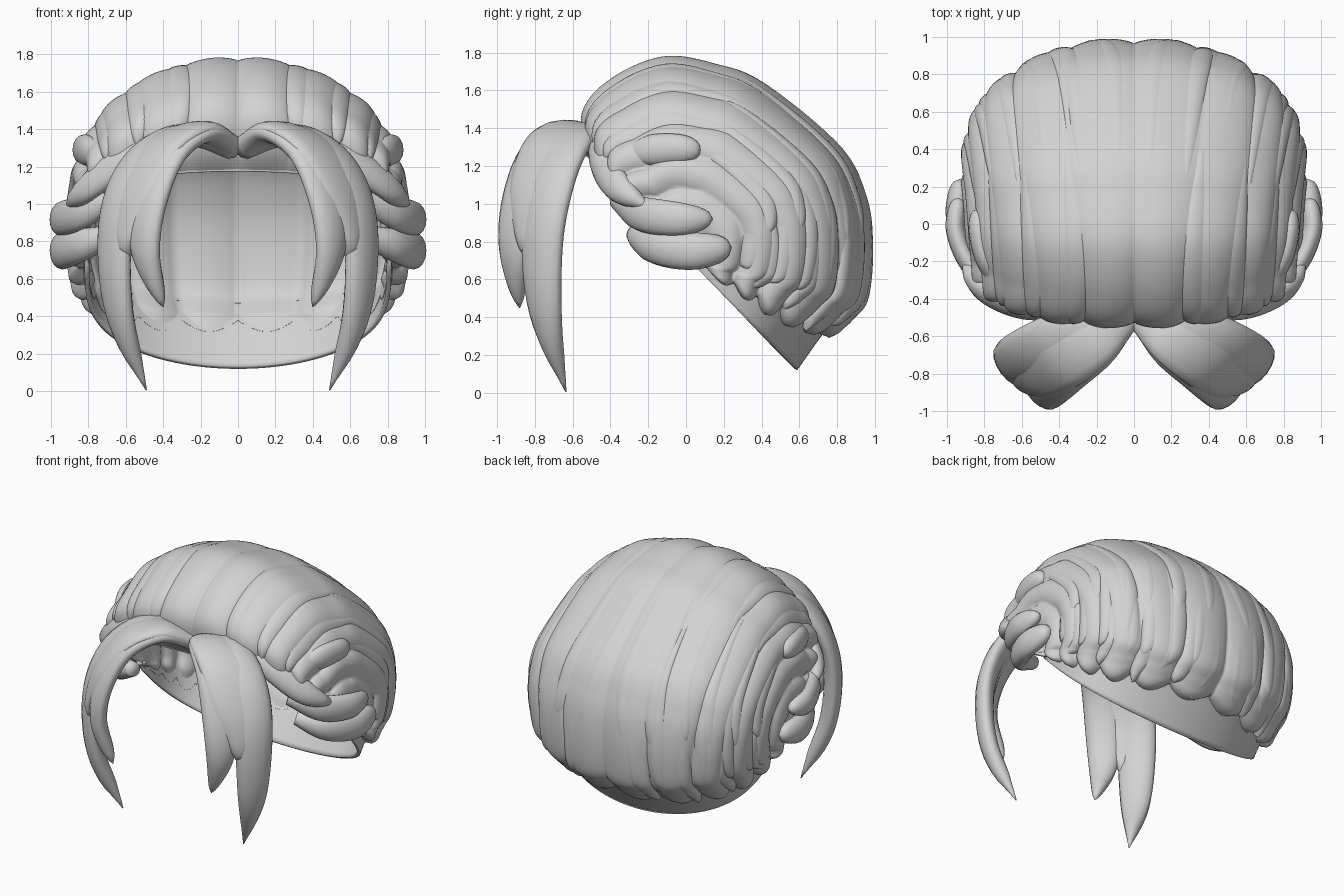
import bpy, math, random
from mathutils import Vector

if "Cube" in bpy.data.objects:
    bpy.data.objects.remove(bpy.data.objects["Cube"])

random.seed(4)
mat = bpy.data.materials.new("hair_grey")
mat.diffuse_color = (0.65, 0.65, 0.65, 1)
mat.use_nodes = True
mat.node_tree.nodes["Principled BSDF"].inputs["Base Color"].default_value = mat.diffuse_color

# Dome silhouette in the tilted frame: u runs down-back along the rim, v is height above it
PROFILE = [Vector(p) for p in ((-.77, 0), (-.98, .17), (-1.0, .41), (-.89, .68), (-.67, .845), (-.43, .95),
                               (.08, .995), (.35, .915), (.56, .765), (.75, .54), (.77, .40), (.77, .27), (.81, -.015))]


def spline(pts, t):
    """Catmull-Rom point at t in 0..1"""
    n = len(pts) - 1
    f = min(max(t, 0), 1) * n
    i = min(int(f), n - 1)
    f -= i
    b, c = pts[i], pts[i + 1]
    a = pts[i - 1] if i else b * 2 - c
    d = pts[i + 2] if i + 2 <= n else c * 2 - b
    return (b * 2 + (c - a) * f + (a * 2 - b * 5 + c * 4 - d) * f ** 2
            + (b * 3 - a - c * 3 + d) * f ** 3) * .5


def dome(s, phi, off=0):
    """Point on the scalp: s front to nape, phi side to side, off is outward offset"""
    q = spline(PROFILE, s)
    q = q * max(math.cos(phi), 0) ** (.5 + .2 * min(1, max(0, q.y) / .4))
    u = q.x - .08 * math.sin(phi) ** 2
    x = .86 * math.sin(phi) * (1 + .23 * max(q.y, 0) * (1 + .9 * u))
    p = Vector((x, u, q.y))
    d = Vector((x, u, q.y - .25)).normalized()
    p += d * off
    k = math.sqrt(.5)
    return Vector((p.x, .04 + k * (p.y + p.z), .66 + k * (p.z - p.y)))


def grid(name, rows, loop=False):
    """Mesh skinned across rows of points"""
    m = len(rows[0])
    faces = []
    for i in range(len(rows) - 1):
        for j in range(m if loop else m - 1):
            k = (j + 1) % m
            faces.append((i * m + j, i * m + k, i * m + m + k, i * m + m + j))
    if loop:
        faces += [tuple(range(m))[::-1], tuple(range((len(rows) - 1) * m, len(rows) * m))]
    me = bpy.data.meshes.new(name)
    me.from_pydata([p for r in rows for p in r], [], faces)
    me.materials.append(mat)
    me.shade_smooth()
    ob = bpy.data.objects.new(name, me)
    bpy.context.collection.objects.link(ob)
    return ob


LIM = math.radians(89.5)


def ridge(phi):
    """Lock cross-section, 0 in the grooves and 1 on the crests, tighter toward the sides"""
    a = abs(phi)
    return abs(math.sin(a * 9 + 6 * (a / LIM) ** 4)) ** .7


# Smooth thin nape band below the hair
NP = 96
phis = [-LIM + 2 * LIM * j / NP for j in range(NP + 1)]
band = grid("nape_band", [[dome(.80 + i / 100, p, -.055) for p in phis] for i in range(21)])
mod = band.modifiers.new("thickness", 'SOLIDIFY')
mod.thickness = .025
mod.offset = 0

# Ribbed lining of lock undersides, seen through the opening
grid("lining", [[dome((.90 + .04 * ridge(p)) * i / 40, p, -.06 - .035 * ridge(p) * min(1, i / 6, (40 - i) / 2))
                 for p in phis] for i in range(41)])

# Outer hair with combed ridges, smooth on the crown, scalloped lower edge tucked into the band
NP = 260
fine = [-LIM + 2 * LIM * j / NP for j in range(NP + 1)]
rows = []
for i in range(81):
    t = i / 80
    edge = min(1, t / .05, (1 - t) / .04)
    edge = math.sqrt(max(0, 1 - (1 - edge) ** 2))
    row = []
    for p in fine:
        wave = p + .03 * math.sin(7 * t + 3 * abs(p)) * math.sin(2 * p)
        amp = .01 + .09 * min(abs(t - .45), .4) + .02 * math.sin(p) ** 4
        end = .90 + .03 * ridge(p) + .035 * min(1, abs(p))
        row.append(dome(end * t, p, -.07 + edge * (.075 + amp * (ridge(wave) - .5))))
    rows.append(row)
grid("outer_hair", rows)


def scalp_lock(name, phi, s0, s1, width, height, sway):
    """Raised lock rising gradually from the dome, rounded at its tip"""
    rows = []
    for i in range(25):
        t = i / 24
        w = width * (.35 + .65 * math.sin(math.pi * min(t * .75, .5))) * math.sqrt(max(0, 1 - t ** 6)) + .002
        h = height * t * math.sqrt(max(0, 1 - t ** 10))
        rows.append([dome(s0 + (s1 - s0) * t, max(-LIM, min(LIM, phi + sway * t * t + w * c / 5)),
                          -.03 + (h + .035) * (1 - (c / 5) ** 2) ** .6) for c in range(-5, 6)])
    grid(name, rows)


# Layered rows of locks down the back and sides
for r, (s0, s1, count, h) in enumerate(((.36, .71, 6, .022), (.46, .82, 7, .028), (.57, .915, 8, .03))):
    for j in range(count):
        a = math.radians(5 + (r % 2) * 5 + 72 * j / count)
        for side in (-1, 1):
            jit = random.uniform(-.03, .03)
            scalp_lock("back_lock", side * a, s0 + jit, s1 + jit - .03 * a * (2 - r), .09, h, side * .08)

# Fringe swell above the forehead
for a in (8, 22, 38, 54):
    for side in (-1, 1):
        scalp_lock("crown_lock", side * math.radians(a), .42, .05, .12, .02, 0)


def free_lock(name, pts, radii, wide, flat):
    """Flattened tapering lock along a path, round at the tip, mirrored to both sides"""
    pts = [Vector(p) for p in pts]
    wide = Vector(wide).normalized()
    N = 40
    rows = []
    for i in range(N + 1):
        t = i / N
        tan = (spline(pts, t + .01) - spline(pts, t - .01)).normalized()
        w = (wide - tan * wide.dot(tan)).normalized()
        n = tan.cross(w)
        tip = math.sqrt(max(0, 1 - t ** 12))
        r = max(.003, spline([Vector((x, 0)) for x in radii], t).x * tip)
        th = min(r, flat * tip + .003)
        c = spline(pts, t)
        rows.append([c + w * r * math.cos(a) + n * th * math.sin(a)
                     for a in (2 * math.pi * k / 16 for k in range(16))])
    grid(name, rows, True)
    grid(name + "_mirror", [[Vector((-p.x, p.y, p.z)) for p in reversed(r)] for r in rows], True)


# Long curved fringe: one broad strap per side, split low down into an outer and an inner lock
free_lock("fringe_strap",
          [(.02, -.49, 1.30), (.21, -.60, 1.385), (.41, -.71, 1.30), (.545, -.79, 1.08),
           (.595, -.83, .85), (.59, -.83, .70)],
          [.07, .16, .19, .18, .10, .03], (.65, .75, -.1), .055)
free_lock("outer_fringe",
          [(.03, -.49, 1.30), (.24, -.55, 1.37), (.45, -.63, 1.30), (.60, -.71, 1.10),
           (.66, -.76, .80), (.63, -.74, .40), (.49, -.635, .005)],
          [.07, .14, .14, .14, .13, .10, .02], (.6, .8, 0), .06)
free_lock("inner_fringe",
          [(.02, -.49, 1.30), (.19, -.64, 1.38), (.36, -.79, 1.27), (.47, -.88, 1.02),
           (.495, -.91, .75), (.40, -.88, .45)],
          [.06, .12, .12, .12, .10, .04], (.7, .7, 0), .055)

# Swept locks over the temples and ears
free_lock("temple_lock", [(.36, -.46, 1.36), (.60, -.45, 1.24), (.80, -.36, 1.09), (.91, -.20, .98)],
          [.05, .08, .08, .03], (0, .4, 1), .05)
free_lock("ear_lock_upper", [(.66, -.36, 1.02), (.85, -.25, .95), (.95, -.05, .92), (.94, .14, .92)],
          [.05, .09, .09, .06], (0, 0, 1), .05)
free_lock("ear_lock_lower", [(.66, -.27, .84), (.84, -.18, .78), (.94, .02, .75), (.93, .24, .77)],
          [.05, .09, .10, .08], (0, 0, 1), .06)
free_lock("side_lock", [(.70, -.33, 1.25), (.79, -.20, 1.28), (.83, -.05, 1.29), (.83, .08, 1.28)],
          [.03, .08, .08, .06], (0, 0, 1), .05)
